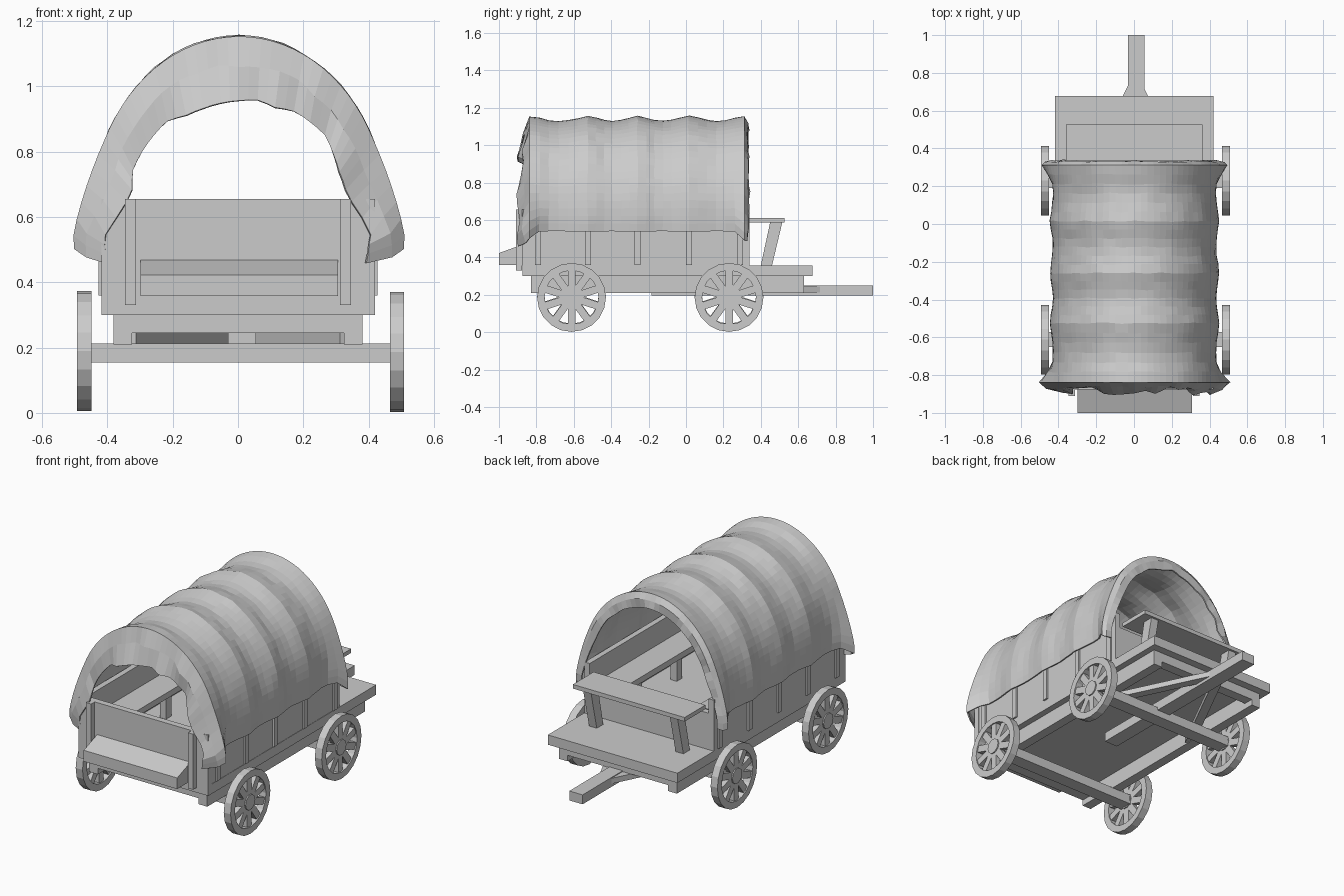
import bpy, bmesh, math, random
from mathutils import Vector, Matrix

if "Cube" in bpy.data.objects:
    bpy.data.objects.remove(bpy.data.objects["Cube"])

random.seed(4)


def make(name, verts, faces):
    mesh = bpy.data.meshes.new(name)
    mesh.from_pydata(verts, [], faces)
    bm = bmesh.new()
    bm.from_mesh(mesh)
    bmesh.ops.recalc_face_normals(bm, faces=bm.faces)
    bm.to_mesh(mesh)
    bm.free()
    ob = bpy.data.objects.new(name, mesh)
    bpy.context.collection.objects.link(ob)
    return ob


def prism(name, profile, x0, x1):
    """Extrude a (y, z) profile along x."""
    n = len(profile)
    verts = [(x, y, z) for x in (x0, x1) for y, z in profile]
    faces = [tuple(range(n)), tuple(range(n, 2 * n))]
    faces += [(i, (i + 1) % n, n + (i + 1) % n, n + i) for i in range(n)]
    return make(name, verts, faces)


def box(name, x0, x1, y0, y1, z0, z1):
    return prism(name, [(y0, z0), (y1, z0), (y1, z1), (y0, z1)], x0, x1)


def flat_beam(name, p, q, width, z0, z1):
    """Horizontal plank between two (x, y) points."""
    p, q = Vector(p), Vector(q)
    d = (q - p).normalized()
    s = Vector((-d.y, d.x)) * width / 2
    ring = [p + s, q + s, q - s, p - s]
    verts = [(v.x, v.y, z) for z in (z0, z1) for v in ring]
    faces = [(0, 1, 2, 3), (4, 5, 6, 7)]
    faces += [(i, (i + 1) % 4, 4 + (i + 1) % 4, 4 + i) for i in range(4)]
    return make(name, verts, faces)


# Wagon bed, walls and driver's deck
box("bed_floor", -.418, .42, -.875, .677, .30, .357)
box("tailgate", -.418, .42, -.877, -.84, .357, .655)
box("front_wall", -.385, .385, .305, .34, .357, .57)
for side, s in (("left", -1), ("right", 1)):
    def sbox(name, a, b, *r):
        return box(side + "_" + name, min(s * a, s * b), max(s * a, s * b), *r)
    sbox("wall", .385, .418, -.84, .34, .357, .655)
    sbox("tailgate_post", .313, .346, -.91, -.877, .33, .655)
    sbox("frame_beam", .325, .382, -.83, .63, .21, .30)
    for y in (-.79, -.525, -.26, .015, .29):
        sbox("wall_stake", .418, .428, y - .016, y + .016, .36, .63)
    # Inside bench with its legs
    sbox("inner_bench", .225, .385, -.80, .22, .49, .525)
    for y in (-.65, -.29, .08):
        sbox("bench_leg", .245, .285, y - .025, y + .025, .357, .49)
    # Slanted driver seat supports
    x0, x1 = sorted((s * .255, s * .305))
    prism(side + "_seat_support",
          [(.40, .357), (.46, .357), (.515, .588), (.45, .588)], x0, x1)
    # Tongue brace
    flat_beam(side + "_tongue_brace", (s * .008 + .008, .74), (s * .335, .08), .05, .213, .245)

box("driver_seat", -.36, .363, .335, .527, .586, .61)
prism("feed_box", [(-1, .358), (-.877, .358), (-.877, .468), (-1, .423)], -.298, .307)

# Chassis
for y in (-.80, .60):
    box("frame_cross_beam", -.325, .325, y - .03, y + .03, .245, .30)
box("tongue", -.031, .055, -.185, 1.0, .195, .25)


# Spoked wheels and axles
def wheel(name, x, y, z, r=.184, w=.044, sides=20, spokes=10):
    bm = bmesh.new()
    rings = []
    for i in range(sides):
        a = 2 * math.pi * i / sides
        rings.append([bm.verts.new((px, rr * math.cos(a), rr * math.sin(a)))
                      for px, rr in ((-w / 2, r), (w / 2, r), (w / 2, r - .04), (-w / 2, r - .04))])
    for i in range(sides):
        a, b = rings[i], rings[(i + 1) % sides]
        for k in range(4):
            bm.faces.new((a[k], a[(k + 1) % 4], b[(k + 1) % 4], b[k]))
    bmesh.ops.create_cone(bm, cap_ends=True, segments=10, radius1=.045, radius2=.045, depth=w,
                          matrix=Matrix.Rotation(math.pi / 2, 4, 'Y'))
    for i in range(spokes):
        m = (Matrix.Rotation(2 * math.pi * (i + .5) / spokes, 4, 'X')
             @ Matrix.Translation((0, .095, 0)) @ Matrix.Diagonal((.03, .12, .04, 1)))
        bmesh.ops.create_cube(bm, size=1, matrix=m)
    bmesh.ops.recalc_face_normals(bm, faces=bm.faces)
    mesh = bpy.data.meshes.new(name)
    bm.to_mesh(mesh)
    bm.free()
    ob = bpy.data.objects.new(name, mesh)
    ob.location = (x, y, z)
    bpy.context.collection.objects.link(ob)


for end, y in (("rear", -.612), ("front", .23)):
    box(end + "_axle", -.46, .47, y - .04, y + .04, .155, .212)
    wheel(end + "_left_wheel", -.471, y, .19)
    wheel(end + "_right_wheel", .487, y, .186)

# Canvas cover: arched rows sagging between the hoops, gathered at both ends
SEG = 44
HOOPS = [-.835, -.525, -.26, .015, .31]


def arch(a, b, flare, y, hem, rag=0.0, start=.45):
    row = []
    noise = [random.uniform(-1, 1) for _ in range(SEG // 2 + 2)]
    for i in range(SEG + 1):
        t = math.radians(-hem + (180 + 2 * hem) * i / SEG)
        low = max(0, 1 - max(0, math.sin(t)) / start) ** 1.3
        wob = (noise[i // 2] + noise[(i + 1) // 2]) / 2
        k = 1 + .35 * rag * wob
        x = (a * k + flare * low) * math.cos(t)
        z = .6 + b * k * math.sin(t) - (.05 * low if flare > .03 else 0)
        row.append((x + .003, y + wob * rag * .25, z))
    return row


rows = [arch(.345, .362, .065, -.885, 15, .1, .2), arch(.40, .463, .07, -.868, 9, .05, .3),
        arch(.455, .553, .052, -.838, 5)]
for h0, h1 in zip(HOOPS, HOOPS[1:]):
    for j in range(6):
        f = j / 6
        y = h0 + (h1 - h0) * f
        if y == HOOPS[0]:
            continue
        sag = .026 * math.sin(math.pi * f) ** 1.3
        end = max(0, 1 - min(y + .838, .312 - y) / .09)
        rows.append(arch(.454 - sag * .6, .556 - sag, .044 * end - .006, y, 6.5, .015))
rows += [arch(.452, .555, .04, .312, 6), arch(.425, .52, .05, .33, 7, .02),
         arch(.385, .475, .055, .335, 7, .04)]
n = SEG + 1
faces = [(r * n + i, r * n + i + 1, (r + 1) * n + i + 1, (r + 1) * n + i)
         for r in range(len(rows) - 1) for i in range(SEG)]
cover = make("canvas_cover", [v for row in rows for v in row], faces)
mod = cover.modifiers.new("thickness", 'SOLIDIFY')
mod.thickness = .008
